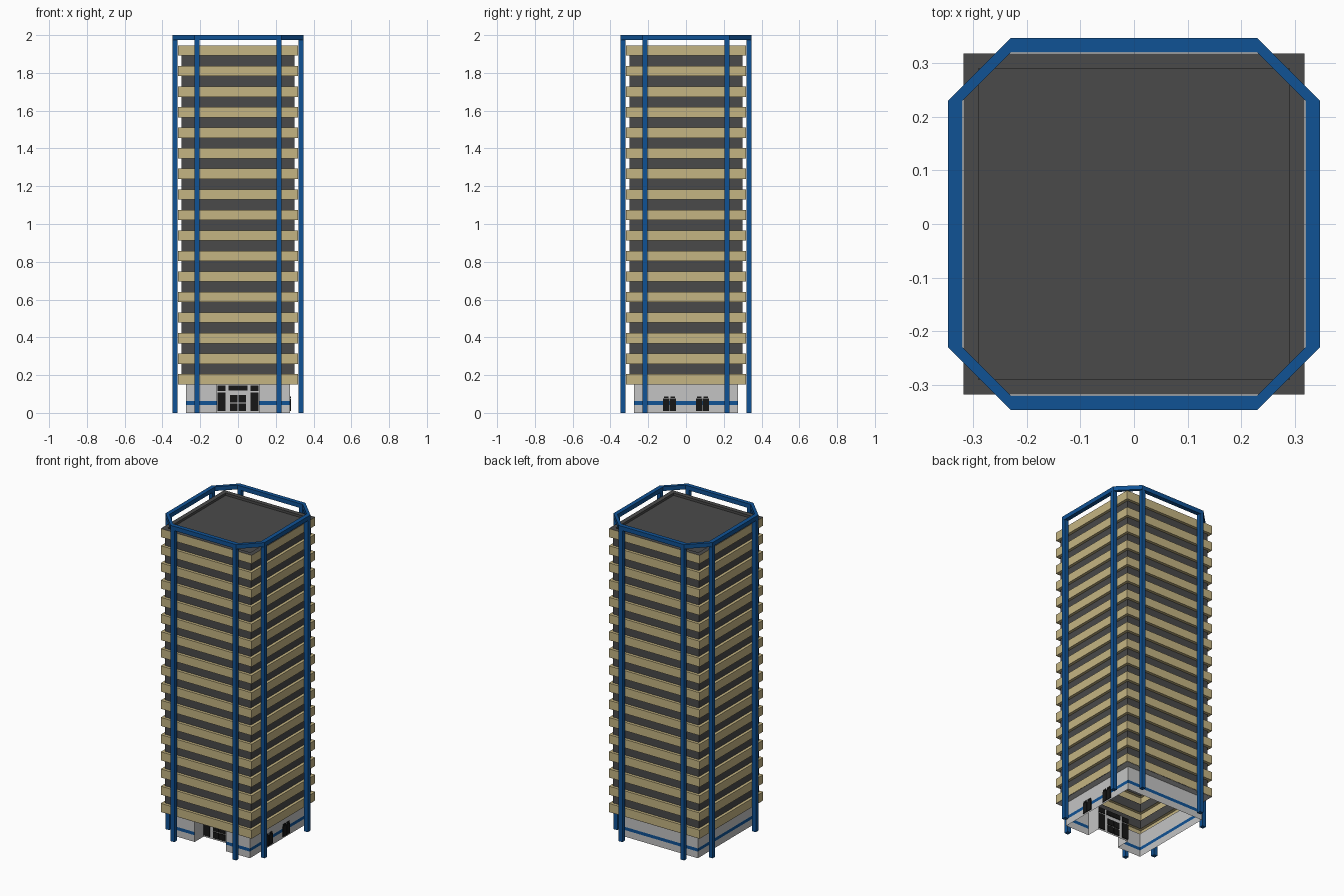
import bpy, bmesh

if "Cube" in bpy.data.objects:
    bpy.data.objects.remove(bpy.data.objects["Cube"])


def mat(name, c):
    m = bpy.data.materials.new(name)
    m.diffuse_color = (*c, 1)
    m.use_nodes = True
    m.node_tree.nodes["Principled BSDF"].inputs["Base Color"].default_value = m.diffuse_color
    return m


BEIGE = mat("beige_concrete", (0.56, 0.46, 0.225))
DARK = mat("dark_glass", (0.068, 0.068, 0.068))
BLUE = mat("blue_steel", (0.005, 0.085, 0.30))
GREY = mat("light_grey_wall", (0.55, 0.55, 0.55))
BLACK = mat("black_glazing", (0.008, 0.008, 0.008))


def finish(name, bm, mats, recalc=True):
    if recalc:
        bmesh.ops.recalc_face_normals(bm, faces=bm.faces)
    me = bpy.data.meshes.new(name)
    bm.to_mesh(me)
    bm.free()
    for m in mats:
        me.materials.append(m)
    ob = bpy.data.objects.new(name, me)
    bpy.context.collection.objects.link(ob)
    return ob


def add_box(bm, x0, x1, y0, y1, z0, z1):
    vs = bmesh.ops.create_cube(bm, size=1)["verts"]
    for v in vs:
        v.co = ((x0 + x1) / 2 + v.co.x * (x1 - x0),
                (y0 + y1) / 2 + v.co.y * (y1 - y0),
                (z0 + z1) / 2 + v.co.z * (z1 - z0))


def loft(bm, rings, mat_ids, closed=True):
    """Skin between successive vertex rings, one material per row."""
    rows = [[bm.verts.new(p) for p in r] for r in rings]
    n = len(rows[0])
    for a, b, m in zip(rows, rows[1:], mat_ids):
        for i in range(n if closed else n - 1):
            j = (i + 1) % n
            bm.faces.new((a[i], a[j], b[j], b[i])).material_index = m
    return rows


def square(h, z):
    return [(-h, -h, z), (h, -h, z), (h, h, z), (-h, h, z)]


# Tower shell: beige bands standing proud of dark window strips, open below
OUT, IN, STEP, BAND = 0.318, 0.30, 0.10875, 0.054
BASE_Z, FLOORS = 0.151, 17
rings, ids = [], []
for k in range(FLOORS):
    z = BASE_Z + k * STEP
    rings += [square(OUT, z), square(OUT, z + BAND)]
    ids.append(0)
    if k < FLOORS - 1:
        rings += [square(IN, z + BAND), square(IN, z + STEP)]
        ids += [0, 1, 0]
# Roof rim and sunken roof
top = BASE_Z + (FLOORS - 1) * STEP + BAND
rings += [square(0.29, top), square(0.29, top - 0.015)]
ids += [1, 1]
bm = bmesh.new()
rows = loft(bm, rings, ids)
bm.faces.new(rows[-1]).material_index = 1
finish("tower_shell", bm, [BEIGE, DARK])

# Ground floor wall with an entrance recess and a blue stripe
B, RX, RY = 0.276, 0.11, -0.186
plan = [(RX, RY), (RX, -B), (B, -B), (B, B), (-B, B), (-B, -B), (-RX, -B), (-RX, RY)]
bm = bmesh.new()
loft(bm, [[(x, y, z) for x, y in plan] for z in (0, 0.042, 0.062, BASE_Z)], (0, 1, 0))
for f in bm.faces:  # recess stays plain grey
    c = f.calc_center_median()
    if abs(c.x) < RX + 0.001 and c.y < 0:
        f.material_index = 0
finish("ground_floor_wall", bm, [GREY, BLUE])

# Soffit under the overhang and over the entrance recess
bm = bmesh.new()
loft(bm, [square(B, BASE_Z - 0.001), square(OUT, BASE_Z - 0.001)], [0])
bm.faces.new([bm.verts.new((x, y, BASE_Z - 0.001)) for x, y in
              ((-RX, -B), (-RX, RY), (RX, RY), (RX, -B))])
finish("soffit", bm, [GREY])

# Entrance glazing: transom, double doors and side windows
bm = bmesh.new()
y0, y1 = RY - 0.0048, RY + 0.0048
add_box(bm, -0.05, 0.05, y0, y1, 0.118, 0.146)
for s in (-1, 1):
    for z0, z1 in ((0.010, 0.050), (0.056, 0.094)):
        add_box(bm, *sorted((s * 0.002, s * 0.043)), y0, y1, z0, z1)
    for z0, z1 in ((0.010, 0.108), (0.116, 0.146)):
        add_box(bm, *sorted((s * 0.065, s * 0.109)), y0, y1, z0, z1)
finish("entrance_glazing", bm, [BLACK])

# Two side doors on the right wall
for i, s in enumerate((-1, 1)):
    bm = bmesh.new()
    for k in (-1, 1):
        c = s * 0.087 + k * 0.018
        add_box(bm, B - 0.0045, B + 0.0045, c - 0.017, c + 0.017, 0.010, 0.076)
        add_box(bm, B - 0.0045, B + 0.0045, c - 0.012, c + 0.012, 0.078, 0.088)
    finish(f"side_door_{i + 1}", bm, [BLACK])

# Eight steel columns in corner pairs
C0, C1, C2, C3 = 0.204, 0.229, 0.32, 0.346
bm = bmesh.new()
for sx in (-1, 1):
    for sy in (-1, 1):
        for xa, xb, ya, yb in ((C0, C1, C2, C3), (C2, C3, C0, C1)):
            add_box(bm, *sorted((sx * xa, sx * xb)), *sorted((sy * ya, sy * yb)), 0, 1.975)
finish("steel_columns", bm, [BLUE])


# Octagonal steel ring at the top
def octagon(a, b, z):
    return [(a, -b, z), (b, -a, z), (b, a, z), (a, b, z),
            (-a, b, z), (-b, a, z), (-b, -a, z), (-a, -b, z)]


bm = bmesh.new()
first = octagon(0.229, 0.347, 1.973)
rows = loft(bm, [first, octagon(0.229, 0.347, 2.0), octagon(0.229, 0.32, 2.0),
                 octagon(0.229, 0.32, 1.973), first], (0, 0, 0, 0))
bmesh.ops.remove_doubles(bm, verts=bm.verts, dist=0.0001)
finish("steel_top_ring", bm, [BLUE])
